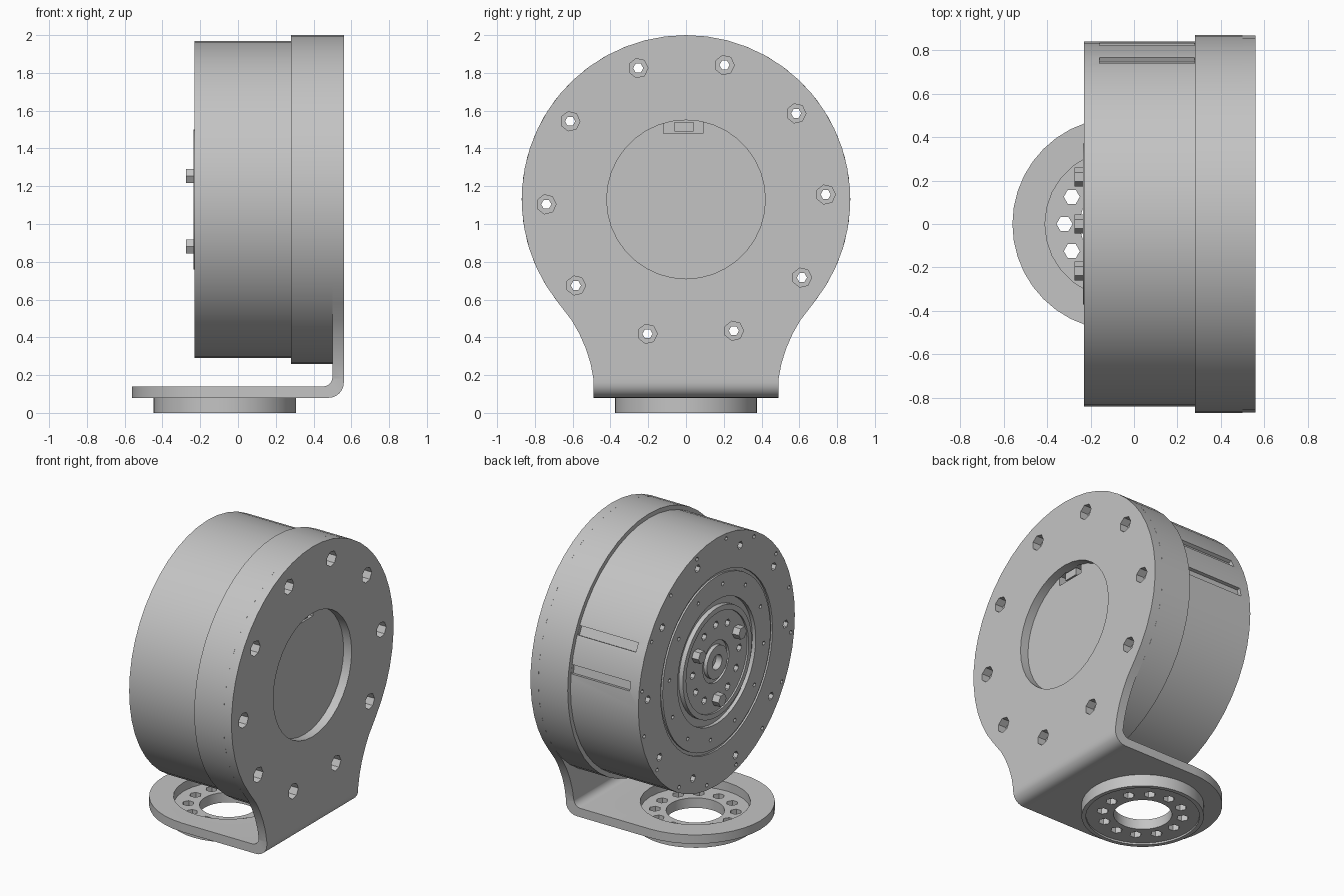
import bpy, bmesh
from math import sin, cos, pi, radians
from mathutils import Matrix, Vector

if "Cube" in bpy.data.objects:
    bpy.data.objects.remove(bpy.data.objects["Cube"])

ZC = 1.13      # height of the drum axis
FX = -0.07     # centre of the foot flange

grey = bpy.data.materials.new("machined grey")
grey.use_nodes = True
grey.diffuse_color = (0.55, 0.55, 0.55, 1)
grey.node_tree.nodes["Principled BSDF"].inputs["Base Color"].default_value = (0.55, 0.55, 0.55, 1)


def finish(name, bm):
    bmesh.ops.recalc_face_normals(bm, faces=bm.faces[:])
    mesh = bpy.data.meshes.new(name)
    bm.to_mesh(mesh)
    bm.free()
    mesh.materials.append(grey)
    obj = bpy.data.objects.new(name, mesh)
    bpy.context.collection.objects.link(obj)
    return obj


def circle(u, v, r, n, turn=0):
    return [(u + r * cos(turn + 2 * pi * i / n), v + r * sin(turn + 2 * pi * i / n)) for i in range(n)]


def ring_of(count, radius, u, v, start=0):
    return [(u + radius * cos(start + 2 * pi * i / count),
             v + radius * sin(start + 2 * pi * i / count)) for i in range(count)]


def prism(bm, pts, axis, lo, hi):
    """Extrude a flat outline along one axis."""
    def place(u, v, w):
        return {"x": (w, u, v), "y": (u, w, v), "z": (u, v, w)}[axis]
    a = [bm.verts.new(place(u, v, lo)) for u, v in pts]
    b = [bm.verts.new(place(u, v, hi)) for u, v in pts]
    bm.faces.new(a)
    bm.faces.new(b[::-1])
    for i in range(len(pts)):
        j = (i + 1) % len(pts)
        bm.faces.new((a[i], b[i], b[j], a[j]))


def solid(name, *prisms):
    bm = bmesh.new()
    for p in prisms:
        prism(bm, *p)
    return finish(name, bm)


def lathe(name, profile, closed=False, steps=48):
    """Turn an (x, radius) profile about the drum axis."""
    bm = bmesh.new()
    vs = [bm.verts.new((x, 0, ZC + r)) for x, r in profile]
    es = [bm.edges.new(p) for p in zip(vs, vs[1:])]
    if closed:
        es.append(bm.edges.new((vs[-1], vs[0])))
    bmesh.ops.spin(bm, geom=vs + es, cent=(0, 0, ZC), axis=(1, 0, 0), angle=2 * pi, steps=steps)
    bmesh.ops.remove_doubles(bm, verts=bm.verts[:], dist=0.0005)
    return finish(name, bm)


def boolean(obj, cutter, operation="DIFFERENCE"):
    mod = obj.modifiers.new("cut", "BOOLEAN")
    mod.operation, mod.solver, mod.object = operation, "EXACT", cutter
    bpy.context.view_layer.update()
    deps = bpy.context.evaluated_depsgraph_get()
    mesh = bpy.data.meshes.new_from_object(obj.evaluated_get(deps))
    obj.modifiers.clear()
    obj.data = mesh
    bpy.data.objects.remove(cutter)


# Bracket: bent strip trimmed by its side outline and its foot outline
def arc(u, v, r, a, b, n=6):
    return [(u + r * cos(radians(a + (b - a) * i / n)), v + r * sin(radians(a + (b - a) * i / n)))
            for i in range(n + 1)]


strip = [(-0.7, 0.08)] + arc(0.48, 0.16, 0.08, -90, 0) + [(0.56, 2.1), (0.5, 2.1)]
strip += arc(0.45, 0.19, 0.05, 0, -90) + [(-0.7, 0.14)]
bracket = solid("bracket", (strip, "y", -1, 1))

flare = [(0.49, 0), (0.49, 0.18), (0.505, 0.26), (0.53, 0.34), (0.565, 0.42), (0.605, 0.49)]
outline = flare + arc(0, ZC, 0.87, -39, 219, 36) + [(-y, z) for y, z in flare[::-1]]
boolean(bracket, solid("side_trim", (outline, "x", -1, 1)), "INTERSECT")
foot = arc(FX, 0, 0.49, 90, 270, 20) + [(FX, -1), (1, -1), (1, 1), (FX, 1)]
boolean(bracket, solid("foot_trim", (foot, "z", -0.5, 2.5)), "INTERSECT")

bolt_spots = ring_of(10, 0.74, 0, ZC, radians(2))
boolean(bracket, solid("bracket_holes",
                       (circle(0, ZC, 0.42, 36), "x", 0.45, 0.6),
                       (circle(FX, 0, 0.34, 28), "z", 0.04, 0.2),
                       *[(circle(y, z, 0.052, 7), "x", 0.45, 0.6) for y, z in bolt_spots]))

# Foot flange ring with a recessed underside and screw holes
flange = solid("foot_flange", (circle(FX, 0, 0.377, 40), "z", 0, 0.08))
boolean(flange, solid("flange_recess", (circle(FX, 0, 0.35, 40), "z", -0.1, 0.012)))
boolean(flange, solid("flange_holes", (circle(FX, 0, 0.18, 32), "z", -0.1, 0.2),
                      *[(circle(x, y, 0.037, 6), "z", -0.1, 0.2)
                        for x, y in ring_of(12, 0.25, FX, 0)]))

# Drum with stepped output face
housing = lathe("drum_housing", [
    (0.5, 0), (0.5, 0.84), (-0.23, 0.84),
    (-0.23, 0.6), (-0.218, 0.6), (-0.218, 0.58), (-0.23, 0.58),
    (-0.23, 0.42), (-0.205, 0.42), (-0.205, 0.37), (-0.236, 0.37),
    (-0.236, 0.335), (-0.225, 0.335), (-0.225, 0.14), (-0.21, 0.14),
    (-0.21, 0.11), (-0.235, 0.11), (-0.235, 0.05), (-0.19, 0.05), (-0.19, 0)])


def groove(angle):
    """Rectangular slot outline on the drum side."""
    spin = Matrix.Rotation(radians(angle), 2)
    pts = [spin @ Vector(p) for p in ((0.815, -0.03), (0.9, -0.03), (0.9, 0.03), (0.815, 0.03))]
    return [(p.x, ZC + p.y) for p in pts]


cuts = [(circle(y, z, 0.027, 6), "x", -0.5, 0.7) for y, z in bolt_spots]
cuts += [(circle(y, z, 0.014, 6), "x", -0.5, -0.19)
         for r, n in ((0.51, 12), (0.805, 16)) for y, z in ring_of(n, r, 0, ZC, 0.13)]
cuts += [(circle(y, z, 0.026, 6), "x", -0.5, -0.18) for y, z in ring_of(12, 0.25, 0, ZC)]
cuts += [(groove(a), "x", -0.16, 0.279) for a in (9, 26)]
cuts += [([(-0.12, 1.48), (0.09, 1.48), (0.09, 1.55), (-0.12, 1.55)], "x", 0.43, 0.7)]
boolean(housing, solid("housing_cuts", *cuts))

# Collar around the bracket end of the drum
lathe("collar", [(0.28, 0.835), (0.28, 0.87), (0.5, 0.87), (0.5, 0.835)], True)

# Cable socket in the opening
solid("cable_socket", ([(-0.06, 1.49), (0.04, 1.49), (0.04, 1.54), (-0.06, 1.54)], "x", 0.42, 0.5))

# Three hexagonal bolts on the output hub
for i, (y, z) in enumerate(ring_of(3, 0.25, 0, ZC, radians(30))):
    solid(f"hub_bolt_{i + 1}", (circle(y, z, 0.043, 6), "x", -0.275, -0.2))

# Smooth round walls, keep hard edges
bpy.ops.object.select_all(action="DESELECT")
for obj in bpy.context.collection.objects:
    if obj.type == "MESH":
        obj.select_set(True)
        bpy.context.view_layer.objects.active = obj
bpy.ops.object.shade_smooth_by_angle(angle=radians(30))
